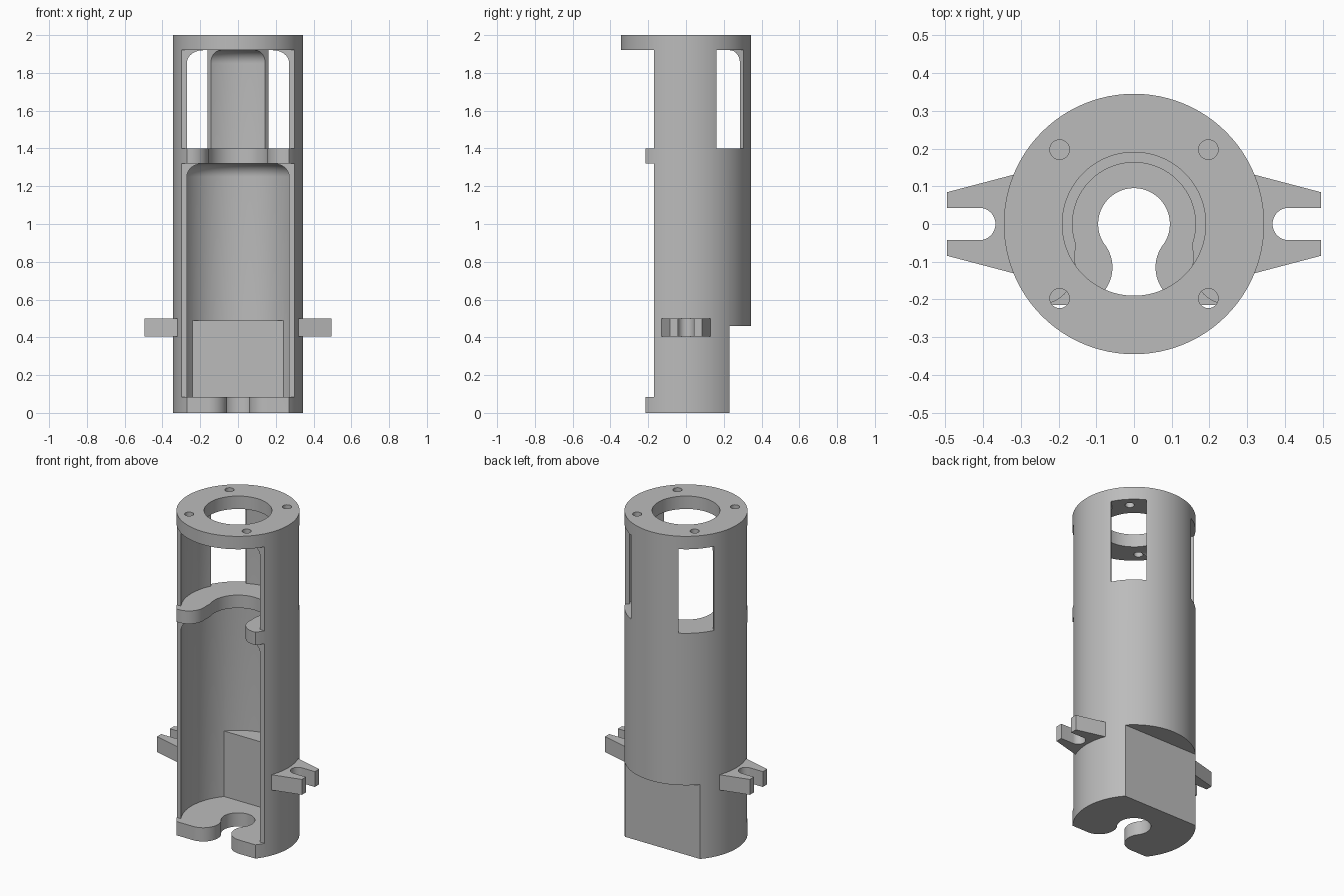
import bpy, bmesh, math
from mathutils import Matrix

old = bpy.data.objects.get("Cube")
if old:
    bpy.data.objects.remove(old, do_unlink=True)

SEG = 96
R_OUT, R_IN = 0.345, 0.32

grey = bpy.data.materials.new("plain_grey")
grey.use_nodes = True
grey.diffuse_color = (0.5, 0.5, 0.5, 1)
grey.node_tree.nodes["Principled BSDF"].inputs["Base Color"].default_value = (0.5, 0.5, 0.5, 1)


def finish(name, bm):
    bmesh.ops.recalc_face_normals(bm, faces=bm.faces)
    mesh = bpy.data.meshes.new(name)
    bm.to_mesh(mesh)
    bm.free()
    mesh.materials.append(grey)
    ob = bpy.data.objects.new(name, mesh)
    bpy.context.collection.objects.link(ob)
    return ob


def prism(name, pts, z0, z1):
    """Extrude a flat outline from z0 to z1."""
    bm = bmesh.new()
    low = [bm.verts.new((x, y, z0)) for x, y in pts]
    high = [bm.verts.new((x, y, z1)) for x, y in pts]
    bm.faces.new(low)
    bm.faces.new(high)
    n = len(pts)
    for i in range(n):
        j = (i + 1) % n
        bm.faces.new((low[i], low[j], high[j], high[i]))
    return finish(name, bm)


def arc(cx, cy, r, a0, a1, n):
    return [(cx + r * math.cos(math.radians(a0 + (a1 - a0) * i / n)),
             cy + r * math.sin(math.radians(a0 + (a1 - a0) * i / n))) for i in range(n + 1)]


def cylinder(name, r, z0, z1, x=0, y=0, n=SEG):
    return prism(name, arc(x, y, r, 0, 360, n)[:-1], z0, z1)


def box(name, x0, x1, y0, y1, z0, z1):
    return prism(name, [(x0, y0), (x1, y0), (x1, y1), (x0, y1)], z0, z1)


def chamber(name, z0, z1, fillet=0.07):
    """Round cavity whose ceiling is rounded into the wall."""
    rings = [(R_IN, z0)] + arc(R_IN - fillet, z1 - fillet, fillet, 0, 90, 10)
    bm = bmesh.new()
    loops = [[bm.verts.new((x, y, z)) for x, y in arc(0, 0, r, 0, 360, SEG)[:-1]]
             for r, z in rings]
    bm.faces.new(loops[0])
    bm.faces.new(loops[-1])
    for a, b in zip(loops, loops[1:]):
        for i in range(SEG):
            j = (i + 1) % SEG
            bm.faces.new((a[i], a[j], b[j], b[i]))
    return finish(name, bm)


def keyhole(name, r, dip, lobe_x, lobe_start, z0, z1):
    """Round hole opening to the front between two rounded lobes."""
    half = arc(0, 0, r, 90, -dip, 32) + arc(lobe_x, -0.115, 0.1, lobe_start, 270, 20)
    half.append((lobe_x, -0.5))
    return prism(name, half + [(-x, y) for x, y in reversed(half[1:])], z0, z1)


def cut(target, cutter):
    mod = target.modifiers.new("cut", 'BOOLEAN')
    mod.operation = 'DIFFERENCE'
    mod.solver = 'EXACT'
    mod.object = cutter
    bpy.context.view_layer.update()
    graph = bpy.context.evaluated_depsgraph_get()
    mesh = bpy.data.meshes.new_from_object(target.evaluated_get(graph))
    target.modifiers.clear()
    target.data = mesh
    bpy.data.objects.remove(cutter, do_unlink=True)


# Main tube, hollowed into two chambers with a flat at the lower back
body = cylinder("tube_body", R_OUT, 0, 2)
lower = chamber("lower_chamber", 0.085, 1.32)
cut(lower, box("inner_flat", -1, 1, 0.21, 1, 0, 0.49))
cut(body, lower)
cut(body, chamber("upper_chamber", 1.40, 1.92))
cut(body, box("back_flat", -1, 1, 0.23, 1, -1, 0.46))

# Open front, with shelves standing slightly proud of the walls
cut(body, box("shelf_front", -1, 1, -1, -0.215, -1, 1.92))
cut(body, box("lower_front", -1, 1, -1, -0.17, 0.085, 1.32))
cut(body, box("upper_front", -1, 1, -1, -0.17, 1.40, 1.92))

# Keyhole openings in the floor and the middle shelf
cut(body, keyhole("floor_hole", 0.095, 36.2, 0.157, 143.8, -0.1, 0.12))
cut(body, keyhole("shelf_hole", 0.163, 18, 0.255, 170, 1.30, 1.42))

# Top ring bore and four screw holes
cut(body, cylinder("top_bore", 0.19, 1.88, 2.1))
for sx in (-1, 1):
    for sy in (-1, 1):
        cut(body, cylinder("screw_hole", 0.026, 1.8, 2.1, sx * 0.197, sy * 0.197, 32))

# Two windows at the upper back
for angle in (-45, 45):
    window = box("window", -0.1, 0.1, 0.15, 0.6, 1.40, 1.92)
    window.data.transform(Matrix.Rotation(math.radians(angle), 4, 'Z'))
    cut(body, window)

# Slotted mounting lugs on both sides
slot = arc(0.41, 0, 0.043, 90, 270, 20)
outline = [(0.335, 0), (0.31, 0.133), (0.496, 0.084), (0.496, 0.043)] + slot
outline += [(0.496, -0.043), (0.496, -0.084), (0.31, -0.133)]
parts = [body]
for side, name in ((1, "left_lug"), (-1, "right_lug")):
    parts.append(prism(name, [(side * x, y) for x, y in outline], 0.405, 0.50))

# Smooth round walls, sharp edges
bpy.ops.object.select_all(action='DESELECT')
for ob in parts:
    ob.select_set(True)
bpy.context.view_layer.objects.active = body
bpy.ops.object.shade_smooth_by_angle(angle=math.radians(30))
